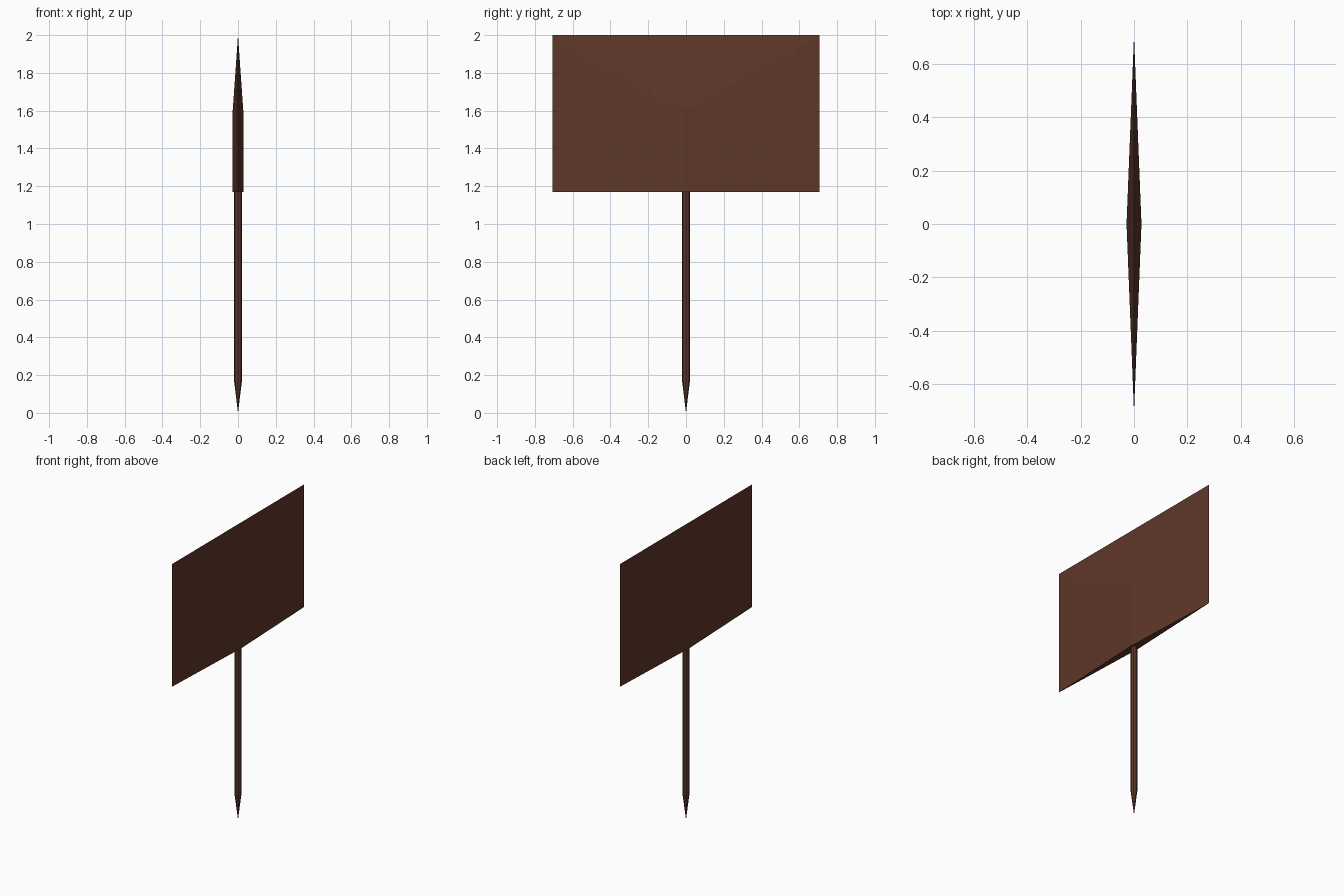
import bpy, bmesh, math

if "Cube" in bpy.data.objects:
    bpy.data.objects.remove(bpy.data.objects["Cube"])

wood = bpy.data.materials.new("brown_wood")
wood.diffuse_color = (0.115, 0.038, 0.023, 1)
wood.use_nodes = True
wood.node_tree.nodes["Principled BSDF"].inputs["Base Color"].default_value = wood.diffuse_color


def make_object(name, bm):
    bmesh.ops.recalc_face_normals(bm, faces=bm.faces)
    mesh = bpy.data.meshes.new(name)
    bm.to_mesh(mesh)
    bm.free()
    mesh.materials.append(wood)
    obj = bpy.data.objects.new(name, mesh)
    bpy.context.collection.objects.link(obj)
    return obj


# Sign board: knife-edged panel, thickest along a central ridge
HALF_W, RIDGE, BOTTOM, APEX, TOP = 0.707, 0.028, 1.17, 1.6, 2.0
bm = bmesh.new()
base = [bm.verts.new(p) for p in
        ((RIDGE, 0, BOTTOM), (0, HALF_W, BOTTOM), (-RIDGE, 0, BOTTOM), (0, -HALF_W, BOTTOM))]
upper = [bm.verts.new(p) for p in
         ((RIDGE, 0, APEX), (0, HALF_W, TOP), (-RIDGE, 0, APEX), (0, -HALF_W, TOP))]
bm.faces.new(base)
for i in range(4):
    j = (i + 1) % 4
    bm.faces.new((base[i], base[j], upper[j], upper[i]))
for i in (0, 2):  # sloping triangles up to the top edge
    bm.faces.new((upper[i], upper[1], upper[3]))
make_object("sign_board", bm)

# Post: octagonal stake sharpened to a point at the ground
SIDES, RADIUS, SHOULDER = 8, 0.021, 0.17
bm = bmesh.new()
tip = bm.verts.new((0, 0, 0))
low, high = [
    [bm.verts.new((RADIUS * math.cos(2 * math.pi * k / SIDES),
                   RADIUS * math.sin(2 * math.pi * k / SIDES), z)) for k in range(SIDES)]
    for z in (SHOULDER, BOTTOM + 0.005)]
for k in range(SIDES):
    n = (k + 1) % SIDES
    bm.faces.new((low[k], low[n], high[n], high[k]))
    bm.faces.new((tip, low[n], low[k]))
bm.faces.new(high)
make_object("post", bm)
